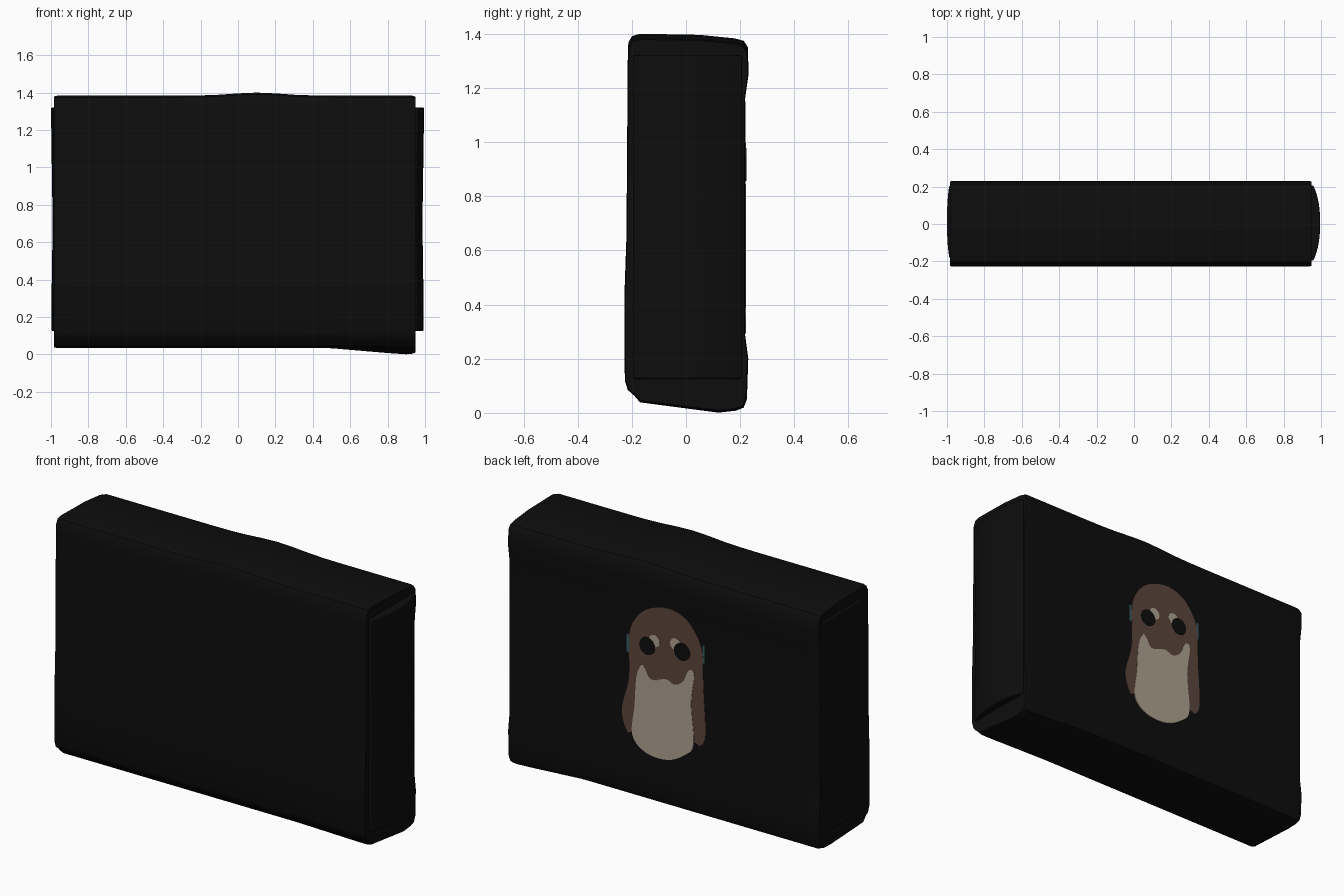
import bpy, bmesh, math
from mathutils import Vector

if "Cube" in bpy.data.objects:
    bpy.data.objects.remove(bpy.data.objects["Cube"])


def material(name, rgb):
    m = bpy.data.materials.new(name)
    m.diffuse_color = (*rgb, 1)
    m.use_nodes = True
    m.node_tree.nodes["Principled BSDF"].inputs["Base Color"].default_value = m.diffuse_color
    return m


BLACK = material("black", (0.004, 0.004, 0.004))
BROWN = material("brown", (0.107, 0.060, 0.045))
CREAM = material("cream", (0.430, 0.360, 0.280))
TEAL = material("teal", (0.035, 0.110, 0.140))


def finish(bm, name, mat, bevel=0, angle=35):
    bmesh.ops.recalc_face_normals(bm, faces=bm.faces)
    me = bpy.data.meshes.new(name)
    bm.to_mesh(me)
    bm.free()
    ob = bpy.data.objects.new(name, me)
    bpy.context.collection.objects.link(ob)
    me.materials.append(mat)
    if bevel:
        b = ob.modifiers.new("bevel", "BEVEL")
        b.width, b.segments, b.limit_method = bevel, 3, "ANGLE"
        b.angle_limit = math.radians(40)
    bpy.context.view_layer.objects.active = ob
    ob.select_set(True)
    bpy.ops.object.shade_smooth_by_angle(angle=math.radians(angle))
    ob.select_set(False)
    return ob


def smooth_loop(pts, steps=5):
    """Closed Catmull-Rom curve through a few points."""
    out, n = [], len(pts)
    for i in range(n):
        a, b, c, d = (Vector(pts[(i + k) % n]) for k in (-1, 0, 1, 2))
        for s in range(steps):
            t = s / steps
            out.append(0.5 * (2 * b + (c - a) * t + (2 * a - 5 * b + 4 * c - d) * t * t
                              + (3 * b - a - 3 * c + d) * t ** 3))
    return out


# Main slab: one (y, z) section lofted along x with a bowed top and a sagging corner
section = [(-0.215, 1.3), (-0.213, 1.35), (-0.2, 1.375), (-0.17, 1.384), (0.05, 1.38),
           (0.18, 1.367), (0.213, 1.358), (0.228, 1.335), (0.231, 1.25), (0.218, 1.16),
           (0.218, 0.29), (0.23, 0.2), (0.225, 0.075), (0.213, 0.045), (0.185, 0.036),
           (0.12, 0.034), (-0.17, 0.048), (-0.19, 0.07), (-0.215, 0.09), (-0.226, 0.12),
           (-0.228, 0.42), (-0.22, 0.65)]
stations = [-0.985, -0.965] + [-0.9 + 0.1 * i for i in range(19)] + [0.93, 0.948]
bm = bmesh.new()
rings = []
for x in stations:
    edge = 0.985 if x in (stations[0], stations[-1]) else 1
    bump = 0.016 * math.exp(-((x - 0.1) / 0.18) ** 2)
    ring = []
    for y, z in section:
        if z > 1.2:
            z += bump
        elif z < 0.1:
            sag = max(0, 1 - abs(x - 0.89) / 0.4) * 0.034
            z -= sag * max(0, 1 - abs(y - 0.12) / 0.4)
        ring.append(bm.verts.new((x, y * edge, 0.7 + (z - 0.7) * (0.5 + edge / 2))))
    rings.append(ring)
n = len(section)
for a, b in zip(rings, rings[1:]):
    for i in range(n):
        bm.faces.new((a[i], a[(i + 1) % n], b[(i + 1) % n], b[i]))
bm.faces.new(rings[0])
bm.faces.new(rings[-1])
finish(bm, "main_slab", BLACK)


# End panels: bowed plates on the two short sides
def end_panel(name, side, inner, outer, bow, y0, y1):
    bm = bmesh.new()
    mid, half = (y0 + y1) / 2, (y1 - y0) / 2
    rows = []
    for z, dx in ((0.125, -0.004), (0.3, -0.003), (0.7, -0.009), (1.1, -0.003), (1.32, 0)):
        prof = [(inner, y1), (inner, y0)]
        for i in range(13):
            t = -1 + i / 6
            prof.append((outer + dx - bow * abs(t) ** 2.5, mid + half * t))
        rows.append([bm.verts.new((side * x, y, z)) for x, y in prof])
    k = len(rows[0])
    for a, b in zip(rows, rows[1:]):
        for i in range(k):
            bm.faces.new((a[i], a[(i + 1) % k], b[(i + 1) % k], b[i]))
    bm.faces.new(rows[0])
    bm.faces.new(rows[-1])
    finish(bm, name, BLACK, 0.006)


end_panel("right_end_panel", 1, 0.90, 0.995, 0.035, -0.195, 0.205)
end_panel("left_end_panel", -1, 0.93, 1.0, 0.012, -0.18, 0.205)


# Painted figure on the back: stacked thin plates
def plate(name, pts, top, mat):
    bm = bmesh.new()
    face = bm.faces.new([bm.verts.new((x, 0.216, z)) for x, z in pts])
    new = bmesh.ops.extrude_face_region(bm, geom=[face])["geom"]
    moved = [v for v in new if isinstance(v, bmesh.types.BMVert)]
    bmesh.ops.translate(bm, verts=moved, vec=(0, top - 0.216, 0))
    bmesh.ops.triangulate(bm, faces=[f for f in bm.faces if len(f.verts) > 4])
    finish(bm, name, mat, angle=20)


def disc(x, z, r, count=24):
    return [(x + r * math.cos(2 * math.pi * i / count),
             z + r * math.sin(2 * math.pi * i / count)) for i in range(count)]


body = [(-0.04, 1.15), (0.08, 1.115), (0.16, 1.04), (0.20, 0.93), (0.20, 0.70),
        (0.245, 0.51), (0.213, 0.395), (0.17, 0.40), (0.0, 0.42), (-0.20, 0.44),
        (-0.24, 0.43), (-0.275, 0.50), (-0.263, 0.76), (-0.256, 0.955),
        (-0.218, 1.05), (-0.145, 1.125)]
belly = [(0.124, 0.787), (0.154, 0.71), (0.165, 0.55), (0.18, 0.385), (0.10, 0.305),
         (-0.04, 0.298), (-0.155, 0.36), (-0.203, 0.435), (-0.187, 0.655),
         (-0.206, 0.82), (-0.174, 0.84), (-0.136, 0.765), (-0.085, 0.735),
         (-0.03, 0.75), (0.06, 0.725), (0.098, 0.775)]
plate("figure_body", smooth_loop(body), 0.2205, BROWN)
plate("figure_belly", smooth_loop(belly), 0.222, CREAM)
for label, xd, zd, xl, zl in (("left", 0.086, 0.905, 0.042, 0.945),
                              ("right", -0.130, 0.930, -0.090, 0.962)):
    plate(label + "_eye_highlight", disc(xl, zl, 0.034), 0.222, CREAM)
    plate(label + "_eye", disc(xd, zd, 0.049), 0.2235, BLACK)

# Thin teal slivers beside the head
for label, x, z0, z1 in (("left", 0.208, 0.84, 0.94), ("right", -0.262, 0.90, 1.0)):
    plate(label + "_side_sliver", [(x - 0.007, z0), (x + 0.007, z0),
                                   (x + 0.007, z1), (x - 0.007, z1)], 0.2195, TEAL)
